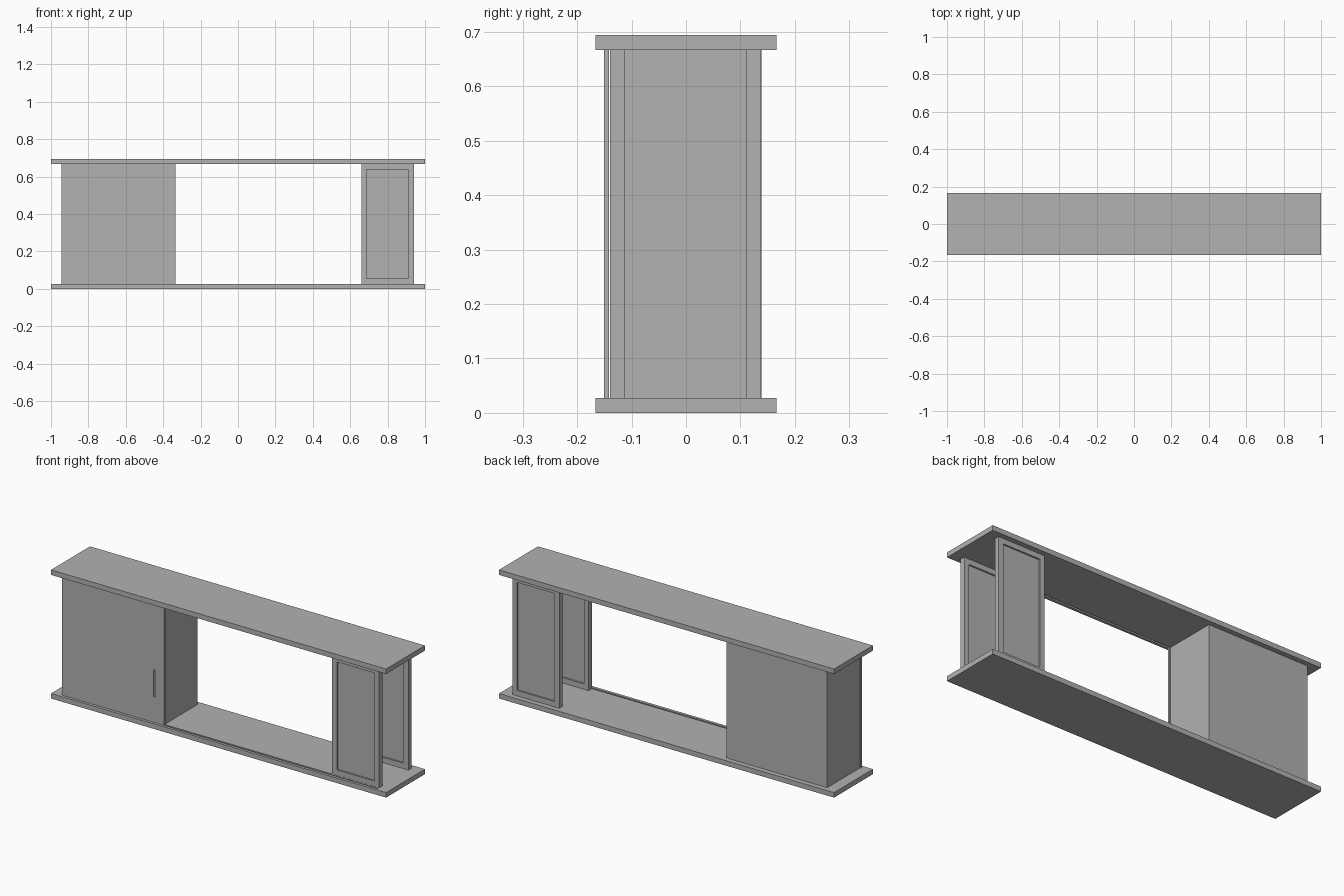
import bpy

# Remove the default object
cube = bpy.data.objects.get("Cube")
if cube:
    bpy.data.objects.remove(cube, do_unlink=True)

# Single flat grey
GREY = (0.445, 0.445, 0.445, 1.0)
mat = bpy.data.materials.new("plain grey")
mat.use_nodes = True
mat.diffuse_color = GREY
mat.node_tree.nodes["Principled BSDF"].inputs["Base Color"].default_value = GREY


def box(name, x, y, z):
    """Box from (min, max) ranges along each axis."""
    ranges = (x, y, z)
    bpy.ops.mesh.primitive_cube_add(size=1, location=[(a + b) / 2 for a, b in ranges])
    ob = bpy.context.object
    ob.name = ob.data.name = name
    ob.scale = [b - a for a, b in ranges]
    bpy.ops.object.transform_apply(location=False, rotation=False, scale=True)
    ob.data.materials.append(mat)
    return ob


def cut(ob, x, y, z):
    """Carve a box-shaped recess out of an object."""
    cutter = box("cutter", x, y, z)
    cutter.hide_render = True
    mod = ob.modifiers.new("recess", "BOOLEAN")
    mod.operation = "DIFFERENCE"
    mod.solver = "EXACT"
    mod.object = cutter
    bpy.context.view_layer.objects.active = ob
    bpy.ops.object.modifier_apply(modifier=mod.name)
    bpy.data.objects.remove(cutter, do_unlink=True)


HEIGHT, SLAB, DEPTH = 0.694, 0.027, 0.166
LOW, HIGH = SLAB, HEIGHT - SLAB
DOOR_FRONT, DOOR_BACK = -0.151, -0.141
GROOVE = 0.01

# Base and top boards, each with a sliding-door groove on the inner face
base = box("base_board", (-1, 1), (-DEPTH, DEPTH), (0, LOW))
top = box("top_board", (-1, 1), (-DEPTH, DEPTH), (HIGH, HEIGHT))
track = (-0.945, 0.94)
cut(base, track, (DOOR_FRONT, DOOR_BACK), (LOW - GROOVE, LOW + GROOVE))
cut(top, track, (DOOR_FRONT, DOOR_BACK), (HIGH - GROOVE, HIGH + GROOVE))

# Closed cabinet at one end
box("cabinet_body", (-0.94, -0.34), (-0.139, 0.139), (LOW, HIGH))

# Sliding door with a slim recessed finger pull
door = box("sliding_door", (-0.944, -0.335), (DOOR_FRONT, DOOR_BACK), (LOW, HIGH))
cut(door, (-0.4, -0.388), (DOOR_FRONT - GROOVE, DOOR_FRONT + 0.006), (0.165, 0.31))

# Framed support panels at the other end, recessed on both faces
RECESS = 0.009
for name, y0, y1 in (("front_panel", -0.14, -0.112), ("back_panel", 0.11, 0.138)):
    panel = box(name, (0.66, 0.94), (y0, y1), (LOW, HIGH))
    for a, b in ((y0 - RECESS, y0 + RECESS), (y1 - RECESS, y1 + RECESS)):
        cut(panel, (0.688, 0.912), (a, b), (0.056, 0.639))
